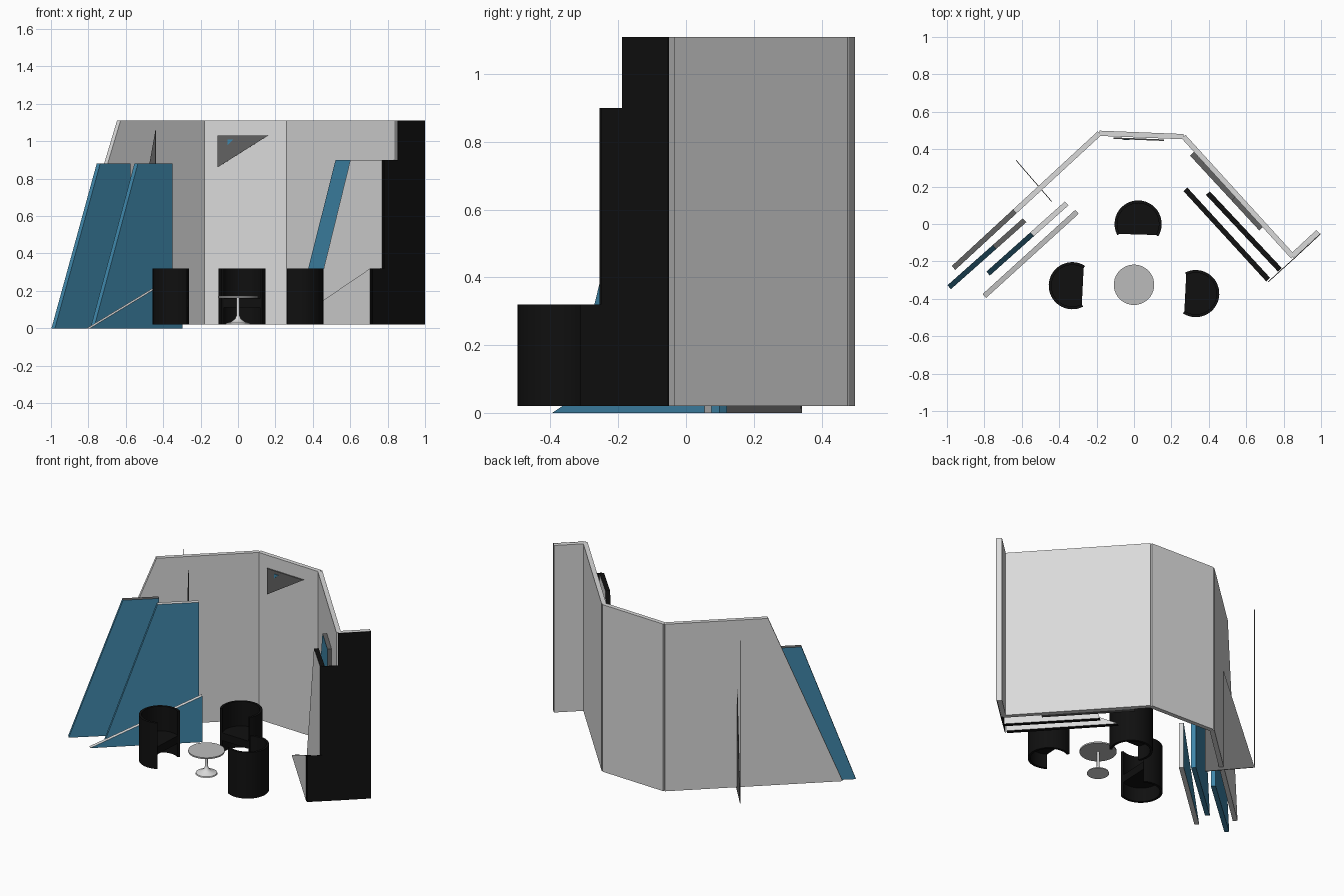
import bpy, bmesh, math
from mathutils import Vector

cube = bpy.data.objects.get("Cube")
if cube:
    bpy.data.objects.remove(cube)


def material(name, rgb):
    m = bpy.data.materials.new(name)
    m.use_nodes = True
    m.diffuse_color = (*rgb, 1)
    m.node_tree.nodes["Principled BSDF"].inputs["Base Color"].default_value = (*rgb, 1)
    return m


WALL = material("wall grey", (0.7, 0.7, 0.7))
BLUE = material("panel blue", (0.05, 0.24, 0.4))
BLACK = material("black", (0.005, 0.005, 0.005))
DARK = material("dark grey", (0.12, 0.12, 0.12))
TABLE = material("table grey", (0.5, 0.5, 0.5))


def finish(name, bm, mats, smooth=False):
    bmesh.ops.recalc_face_normals(bm, faces=bm.faces)
    mesh = bpy.data.meshes.new(name)
    bm.to_mesh(mesh)
    bm.free()
    for m in mats:
        mesh.materials.append(m)
    obj = bpy.data.objects.new(name, mesh)
    bpy.context.collection.objects.link(obj)
    if smooth:
        bpy.ops.object.select_all(action="DESELECT")
        obj.select_set(True)
        bpy.context.view_layer.objects.active = obj
        bpy.ops.object.shade_smooth_by_angle(angle=math.radians(35))
    return obj


def extrude(points, offset):
    """Solid made by sweeping a flat outline along an offset."""
    bm = bmesh.new()
    face = bm.faces.new([bm.verts.new(p) for p in points])
    new = bmesh.ops.extrude_face_region(bm, geom=[face])["geom"]
    bmesh.ops.translate(bm, vec=offset, verts=[v for v in new if isinstance(v, bmesh.types.BMVert)])
    bmesh.ops.recalc_face_normals(bm, faces=bm.faces)
    return bm


def panel(name, a, b, profile, face_mat, edge_mat=None, top_mat=None, thick=0.028):
    """Upright board on the plan line a-b; profile is (fraction along, height)."""
    a, b = Vector((*a, 0)), Vector((*b, 0))
    side = (b - a).normalized().cross(Vector((0, 0, 1))) * thick
    bm = extrude([a.lerp(b, t) + Vector((0, 0, z)) - side / 2 for t, z in profile], side)
    for f in bm.faces:
        if abs(f.normal.dot(side.normalized())) < 0.9:
            f.material_index = 2 if f.normal.z > 0.95 else 1
    edge_mat = edge_mat or face_mat
    return finish(name, bm, [face_mat, edge_mat, top_mat or edge_mat])


def board(z0, z1, slant=0.0):
    return [(0, z0), (1, z0), (1, z1), (slant, z1)]


def ramp(z0, z1):
    return [(0, z0), (1, z0), (1, z1)]


# Back walls
LOW, HIGH = 0.02, 1.11
panel("right_wall", (-0.965, -0.235), (-0.185, 0.485), board(LOW, HIGH, 0.42), WALL)
panel("centre_wall", (-0.185, 0.485), (0.265, 0.467), board(LOW, HIGH), WALL)
panel("left_wall", (0.265, 0.467), (0.85, -0.175), board(LOW, HIGH), WALL)
panel("left_return_wall", (0.845, -0.172), (0.985, -0.042), board(LOW, HIGH), WALL)

# Stepped black end sheets, in one line
ends = [(0.717, -0.31), (0.783, -0.25), (0.853, -0.187), (0.998, -0.052)]
for i, top in enumerate((0.32, 0.9, HIGH)):
    panel(f"black_end_{i + 1}", ends[i], ends[i + 1], board(LOW, top), BLACK, thick=0.004)

# Slanted boards on the left side
panel("left_blue_board", (0.31, 0.375), (0.68, -0.025), board(LOW, 0.9, 0.6), BLUE, DARK)
panel("left_tall_board", (0.395, 0.165), (0.78, -0.245), board(LOW, 0.9, 0.56), WALL, BLACK)
panel("left_low_board", (0.275, 0.185), (0.717, -0.297), ramp(LOW, 0.32), WALL, BLACK)

# Slanted boards on the right side
panel("right_rear_board", (-0.988, -0.338), (-0.585, 0.02), board(0, 0.88, 0.6), BLUE, BLUE, DARK)
panel("right_tall_board", (-0.78, -0.265), (-0.36, 0.11), board(0, 0.88, 0.56), BLUE, BLUE, WALL)
panel("right_low_board", (-0.8, -0.385), (-0.305, 0.065), ramp(0, 0.3), BLUE, WALL)

# Triangular fin through the right wall, with its rear edge rod
panel("right_fin", (-0.63, 0.34), (-0.44, 0.12), ramp(0, 1.06), DARK, thick=0.004)
panel("fin_rod", (-0.631, 0.341), (-0.628, 0.338), board(0, 1.06), DARK, thick=0.003)

# Triangular sign on the centre wall
panel("sign", (-0.11, 0.459), (0.16, 0.448), [(0, 0.86), (1, 1.03), (0, 1.03)], DARK, thick=0.008)
panel("sign_mark", (-0.055, 0.452), (-0.025, 0.451),
      [(0, 0.98), (1, 1.01), (0, 1.01)], BLUE, thick=0.004)


def arc(centre, radius, start, end, z, steps=32):
    return [Vector((centre[0] + radius * math.cos(a), centre[1] + radius * math.sin(a), z))
            for a in (start + (end - start) * i / steps for i in range(steps + 1))]


# Tub chairs: open curved shell and a D-shaped seat
def chair(name, centre, facing):
    gap = math.radians(60)
    start, end = facing + gap, facing + 2 * math.pi - gap
    outline = arc(centre, 0.126, start, end, LOW) + arc(centre, 0.111, end, start, LOW)
    finish(name + "_shell", extrude(outline, Vector((0, 0, 0.3))), [BLACK], True)
    seat = arc(centre, 0.112, start, end, 0.11)
    finish(name + "_seat", extrude(seat, Vector((0, 0, 0.05))), [BLACK], True)


chair("back_chair", (0.022, 0.0), -math.pi / 2 - 0.03)
chair("right_chair", (-0.33, -0.33), -0.05)
chair("left_chair", (0.33, -0.372), math.pi - 0.05)


# Round table, turned from a profile
def lathe(name, centre, profile, mat, steps=40):
    bm = bmesh.new()
    verts = [bm.verts.new((centre[0] + r, centre[1], z)) for r, z in profile]
    edges = [bm.edges.new(pair) for pair in zip(verts, verts[1:])]
    bmesh.ops.spin(bm, geom=verts + edges, cent=(*centre, 0), axis=(0, 0, 1),
                   angle=2 * math.pi, steps=steps)
    bmesh.ops.remove_doubles(bm, verts=bm.verts, dist=0.0001)
    return finish(name, bm, [mat], True)


spot = (0, -0.325)
lathe("table_top", spot, [(0, 0.163), (0.108, 0.163), (0.108, 0.172), (0, 0.172)], TABLE)
lathe("table_base", spot, [(0, LOW), (0.065, LOW), (0.062, 0.027), (0.035, 0.036),
                           (0.016, 0.05), (0.008, 0.07), (0.008, 0.164)], WALL)
